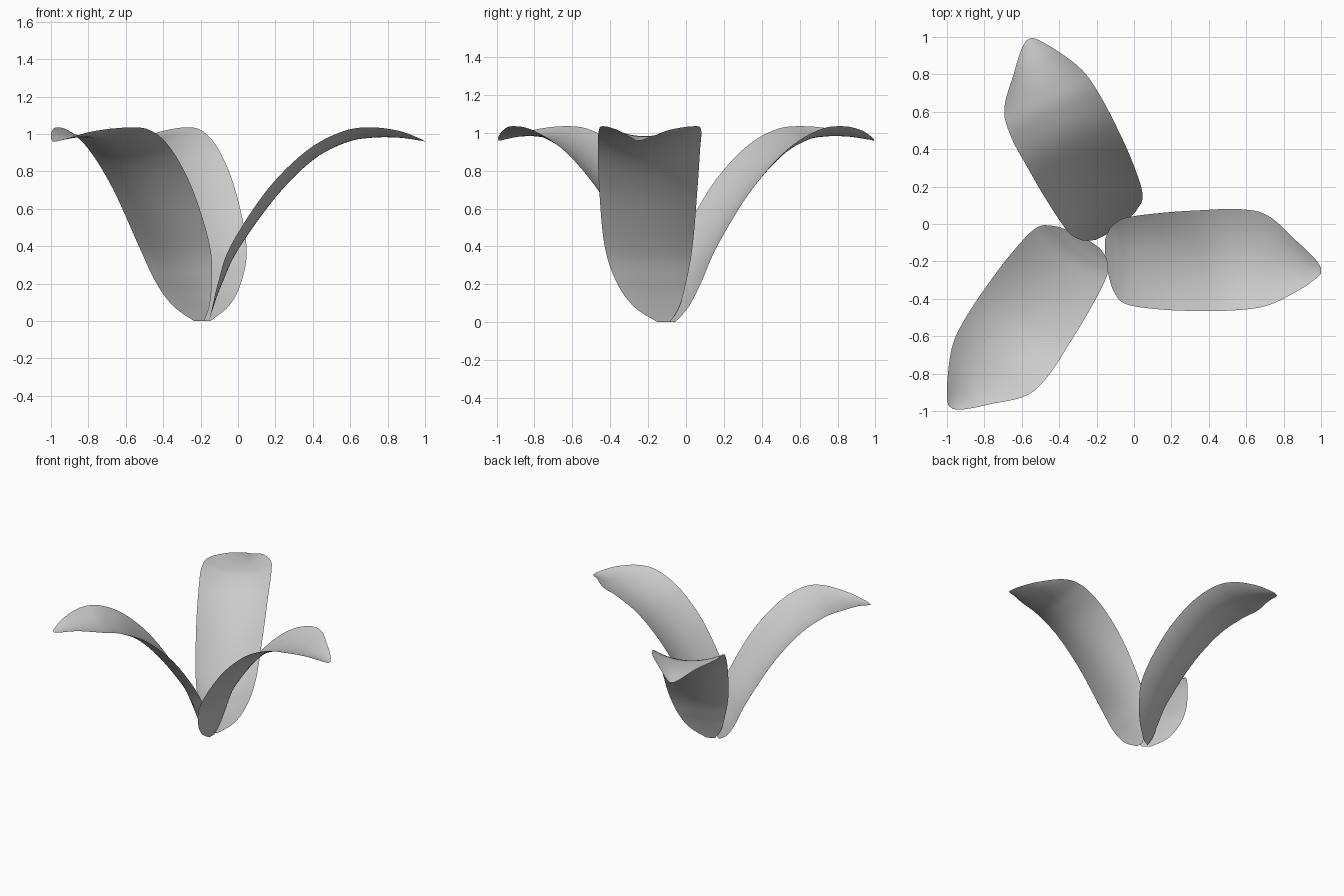
import bpy, math
from mathutils import Vector, Matrix

if "Cube" in bpy.data.objects:
    bpy.data.objects.remove(bpy.data.objects["Cube"])

# Stations along one petal: spine x, spine z, right edge y, spine y, left edge y, edge curl
STATIONS = [
    (-.155, 0, -.15, -.12, -.085, 0),
    (-.13, .08, -.275, -.135, -.035, .006),
    (-.085, .2, -.365, -.16, .0, .022),
    (0, .38, -.43, -.18, .035, .045),
    (.2, .66, -.458, -.195, .06, .06),
    (.4, .86, -.465, -.2, .074, .06),
    (.58, .955, -.46, -.2, .08, .062),
    (.72, .98, -.435, -.21, .045, .055),
    (.86, .98, -.365, -.225, -.085, .036),
    (.965, .966, -.297, -.242, -.185, .012),
    (1.0, .96, -.265, -.25, -.235, 0),
]
CENTRE = Vector((-.18, -.1, 0))
STEPS, HALF = 6, 10


def smooth(a, b, c, d, t):
    """Catmull-Rom blend of four stations."""
    return [.5 * (2*q + (r-p)*t + (2*p-5*q+4*r-s)*t*t + (3*q-p-3*r+s)*t**3)
            for p, q, r, s in zip(a, b, c, d)]


def petal(name, angle, scale):
    # Densify the stations
    n = len(STATIONS)
    rows = []
    for i in range(n - 1):
        quad = [STATIONS[min(max(i + k, 0), n - 1)] for k in (-1, 0, 1, 2)]
        rows += [smooth(*quad, j / STEPS) for j in range(STEPS)]
    rows.append(STATIONS[-1])

    # Cupped cross-sections, curled along the spine normal
    turn = Matrix.Rotation(math.radians(angle), 4, 'Z')
    verts, faces = [], []
    w = 2 * HALF + 1
    for i, (x, z, yr, yc, yl, curl) in enumerate(rows):
        a, b = rows[max(i - 1, 0)], rows[min(i + 1, len(rows) - 1)]
        slope = math.atan2(b[1] - a[1], b[0] - a[0])
        for k in range(-HALF, HALF + 1):
            v = k / HALF
            mid, half = (yl + yr) / 2, (yl - yr) / 2
            y = mid + half * v + (yc - mid) * (1 - v * v)
            c = curl * v * v
            p = Vector((x - c * math.sin(slope), y, z + c * math.cos(slope))) - CENTRE
            p.x *= scale
            p.y *= scale
            verts.append(turn @ p + CENTRE)
    for i in range(len(rows) - 1):
        for k in range(w - 1):
            s = i * w + k
            faces.append((s, s + w, s + w + 1, s + 1))
    mesh = bpy.data.meshes.new(name)
    mesh.from_pydata(verts, [], faces)
    mesh.shade_smooth()
    obj = bpy.data.objects.new(name, mesh)
    bpy.context.collection.objects.link(obj)


# Three petals around the shared base
petal("right_petal", 0, 1)
petal("back_petal", 116.5, .97)
petal("front_left_petal", 235, 1)
